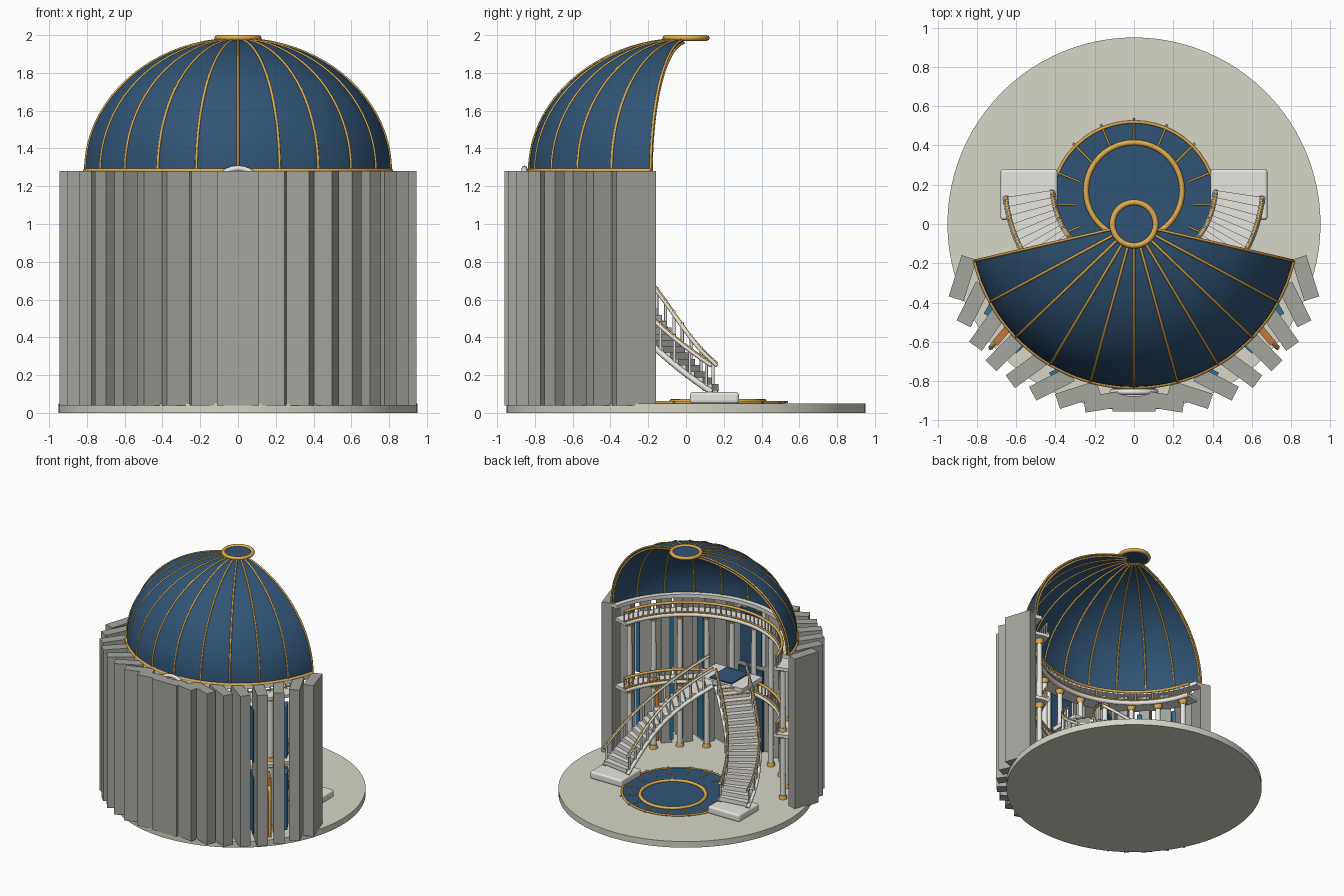
import bpy, bmesh
from math import sin, cos, pi, radians, atan2
from mathutils import Vector, Matrix

if "Cube" in bpy.data.objects:
    bpy.data.objects.remove(bpy.data.objects["Cube"])


def mat(name, c):
    m = bpy.data.materials.new(name)
    m.diffuse_color = (*c, 1)
    m.use_nodes = True
    m.node_tree.nodes["Principled BSDF"].inputs["Base Color"].default_value = m.diffuse_color
    return m


BLUE = mat("deep_blue", (0.03, 0.09, 0.18))
TEAL = mat("window_blue", (0.03, 0.17, 0.33))
GOLD = mat("gold", (0.75, 0.42, 0.08))
WHITE = mat("ivory", (0.80, 0.79, 0.74))
STONE = mat("floor_stone", (0.68, 0.67, 0.58))
WALL = mat("wall_grey", (0.38, 0.38, 0.35))
ORANGE = mat("orange", (0.55, 0.18, 0.05))
SPAN = 77  # half opening of the wall and dome, degrees from the front


def mesh_obj(name, bm, m, smooth=False):
    bmesh.ops.recalc_face_normals(bm, faces=bm.faces)
    me = bpy.data.meshes.new(name)
    bm.to_mesh(me)
    bm.free()
    o = bpy.data.objects.new(name, me)
    bpy.context.collection.objects.link(o)
    me.materials.append(m)
    if smooth:
        bpy.context.view_layer.objects.active = o
        bpy.ops.object.select_all(action='DESELECT')
        o.select_set(True)
        bpy.ops.object.shade_smooth_by_angle(angle=radians(40))
    return o


def boxes(name, items, m):
    # items: (centre, size, z rotation)
    bm = bmesh.new()
    for c, s, rz in items:
        M = Matrix.Translation(c) @ Matrix.Rotation(rz, 4, 'Z') @ Matrix.Diagonal((*s, 1))
        bmesh.ops.create_cube(bm, size=1, matrix=M)
    return mesh_obj(name, bm, m)


def cyls(name, items, m, seg=16):
    # items: (x, y, z0, z1, bottom radius, top radius)
    bm = bmesh.new()
    for x, y, z0, z1, r1, r2 in items:
        bmesh.ops.create_cone(bm, cap_ends=True, segments=seg, radius1=r1, radius2=r2,
                              depth=z1 - z0, matrix=Matrix.Translation((x, y, (z0 + z1) / 2)))
    return mesh_obj(name, bm, m, True)


def tubes(name, paths, r, m, cyclic=False):
    cu = bpy.data.curves.new(name, 'CURVE')
    cu.dimensions, cu.bevel_depth, cu.bevel_resolution, cu.use_fill_caps = '3D', r, 2, True
    for p in paths:
        sp = cu.splines.new('POLY')
        sp.points.add(len(p) - 1)
        for q, v in zip(sp.points, p):
            q.co = (*v, 1)
        sp.use_cyclic_u = cyclic
    o = bpy.data.objects.new(name, cu)
    bpy.context.collection.objects.link(o)
    cu.materials.append(m)
    bpy.ops.object.select_all(action='DESELECT')
    o.select_set(True)
    bpy.context.view_layer.objects.active = o
    bpy.ops.object.convert(target='MESH')
    return o


def P(deg, r, z):
    # point at an angle measured from the front
    a = radians(deg)
    return Vector((r * sin(a), -r * cos(a), z))


def arc(r, z, span=SPAN, n=48):
    return [P(-span + 2 * span * i / n, r, z) for i in range(n + 1)]


def circle(r, z, cy=0, n=48):
    return [(r * cos(2 * pi * i / n), cy + r * sin(2 * pi * i / n), z) for i in range(n)]


def sector(name, prof, m, span=SPAN, n=48):
    # closed (r, z) profile swept round the front
    bm = bmesh.new()
    rings = [[bm.verts.new(P(-span + 2 * span * i / n, r, z)) for r, z in prof] for i in range(n + 1)]
    k = len(prof)
    for a, b in zip(rings, rings[1:]):
        for j in range(k):
            bm.faces.new((a[j], a[(j + 1) % k], b[(j + 1) % k], b[j]))
    bm.faces.new(rings[0])
    bm.faces.new(rings[-1])
    return mesh_obj(name, bm, m, True)


# floor and inlaid medallion
cyls("floor", [(0, 0, 0, 0.05, 0.95, 0.95)], STONE, 96)
cyls("floor_medallion", [(0, 0.1, 0.045, 0.057, 0.42, 0.42)], BLUE, 64)
tubes("medallion_outer_ring", [circle(0.42, 0.056, 0.1)], 0.008, GOLD, True)
tubes("medallion_inner_ring", [circle(0.245, 0.06, 0.17)], 0.014, GOLD, True)
tubes("medallion_rays", [[(r * cos(k * pi / 8), 0.1 + r * sin(k * pi / 8), 0.058) for r in (0.3, 0.44)]
                         for k in range(16)], 0.005, GOLD)

# wall of slanted slabs, each turned against the curve
step = 2 * SPAN / 17
boxes("wall_slabs", [(P(k * step, 0.915, 0.66), (0.22, 0.08, 1.24), -radians(k * step))
                     for k in range(-8, 9)], WALL)

# dome shell, ribs, rings and crown
H, R = 0.70, 0.83
ts = [i * radians(86) / 20 for i in range(21)]
sector("dome", [(R * cos(t), 1.28 + H * sin(t)) for t in ts] +
       [((R - 0.02) * cos(t), 1.28 + (H - 0.02) * sin(t)) for t in reversed(ts)], BLUE, n=60)
for nm, q in (("dome_ribs", 0.0), ("dome_inner_ribs", 0.02)):
    tubes(nm, [[P(-SPAN + 15.4 * k, (R - q) * cos(t), 1.28 + (H - q) * sin(t)) for t in ts]
               for k in range(11)], 0.007, GOLD)
tubes("dome_base_ring", [arc(R, 1.283)], 0.012, GOLD)
sector("cornice", [(0.77, 1.25), (0.84, 1.25), (0.84, 1.28), (0.77, 1.28)], WHITE)
tubes("crown_ring", [circle(0.11, 1.985)], 0.015, GOLD, True)
cyls("crown_disc", [(0, 0, 1.972, 1.987, 0.11, 0.11)], BLUE, 48)

# two galleries with railings
for nm, z in (("lower", 0.58), ("upper", 1.13)):
    g = SPAN - 2
    sector(nm + "_gallery_deck", [(0.71, z), (0.82, z), (0.82, z + 0.025), (0.71, z + 0.025)], WHITE, g)
    tubes(nm + "_gallery_edge", [arc(0.71, z + 0.012, g)], 0.018, WHITE)
    tubes(nm + "_gallery_trim", [arc(0.705, z + 0.034, g)], 0.007, GOLD)
    tubes(nm + "_gallery_handrail", [arc(0.715, z + 0.11, g)], 0.011, GOLD)
    tubes(nm + "_gallery_balusters", [[P(a, 0.715, z + 0.02), P(a, 0.715, z + 0.11)]
                                      for a in [-g + 2 * g * i / 44 for i in range(45)]], 0.006, WHITE)

# columns with gold caps on both floors
cols, caps = [], []
for k in range(10):
    for z0, z1 in ((0.05, 0.58), (0.605, 1.13)):
        x, y, _ = P(-69.3 + 15.4 * k, 0.745, 0)
        cols.append((x, y, z0, z1, 0.022, 0.019))
        caps += [(x, y, z0, z0 + 0.03, 0.032, 0.026), (x, y, z1 - 0.035, z1, 0.022, 0.034)]
cyls("columns", cols, WHITE)
cyls("column_caps", caps, GOLD)

# tall blue windows, orange doors and lamps
wins = [(P(a, 0.84, z), (0.10, 0.03, h), -radians(a)) for a in (-60, -43, -27, 27, 43, 60)
        for z, h in ((0.31, 0.46), (0.88, 0.42))]
boxes("windows", wins, TEAL)
doors, frames = [], []
for s in (-1, 1):
    a = 50 * s
    doors.append((P(a, 0.87, 0.31), (0.13, 0.035, 0.48), -radians(a)))
    d = Vector((cos(radians(a)), -sin(radians(a)), 0)) * 0.075
    c = P(a, 0.89, 0)
    frames.append([c - d + Vector((0, 0, 0.08)), c - d + Vector((0, 0, 0.42))] +
                  [c - d * cos(t) + Vector((0, 0, 0.42 + 0.07 * sin(t))) for t in (0.5, 1, 1.57, 2.1, 2.6)] +
                  [c + d + Vector((0, 0, 0.42)), c + d + Vector((0, 0, 0.08))])
boxes("side_doors", doors, ORANGE)
tubes("door_frames", frames, 0.012, GOLD)
cyls("lamps", [(0.415 * s, -0.79, z, z + 0.05, 0.015, 0.015) for s in (-1, 1) for z in (0.35, 0.87)], ORANGE)
boxes("rear_portal", [((0, -0.85, 0.38), (0.22, 0.03, 0.66), 0), ((0, -0.85, 0.97), (0.2, 0.03, 0.44), 0)], BLUE)
tubes("portal_arch", [[(-0.11, -0.855, 0.75)] + [(-0.11 * cos(i * pi / 12), -0.855, 1.2 + 0.095 * sin(i * pi / 12))
                      for i in range(13)] + [(0.11, -0.855, 0.75)]], 0.015, WHITE)

# landing
boxes("landing", [((0, -0.56, 0.735), (0.42, 0.26, 0.035), 0)], WHITE)
boxes("landing_carpet", [((0, -0.56, 0.756), (0.2, 0.22, 0.01), 0)], BLUE)
boxes("landing_support", [((0, -0.66, 0.4), (0.2, 0.05, 0.66), 0)], WHITE)

# twin curved staircases
N = 19
B = [Vector(v) for v in ((0.535, 0.15), (0.50, -0.13), (0.36, -0.22), (0.09, -0.46))]


def stair(t, s, off, dz):
    u = 1 - t
    p = B[0] * u**3 + B[1] * 3 * t * u * u + B[2] * 3 * t * t * u + B[3] * t**3
    d = ((B[1] - B[0]) * u * u + (B[2] - B[1]) * 2 * t * u + (B[3] - B[2]) * t * t).normalized()
    p = p + Vector((-d.y, d.x)) * off
    return Vector((s * p.x, p.y, 0.12 + 0.63 * t + dz)), atan2(d.y, s * d.x) - pi / 2


for s, side in ((-1, "left"), (1, "right")):
    pad = boxes(side + "_stair_pad", [((s * 0.535, 0.15, 0.08), (0.29, 0.26, 0.06), 0)], WHITE)
    bv = pad.modifiers.new("round", 'BEVEL')
    bv.width, bv.segments = 0.015, 3
    treads, nose, posts, rails, strings = [], [], [], [], []
    for i in range(N):
        t = (i + 0.5) / N
        c, rz = stair(t, s, 0, 0.0)
        treads.append((c, (0.23, 0.052, 0.034), rz))
        nose.append([stair(t - 0.45 / N, s, o, 0.03)[0] - Vector((0, 0, 0.004)) for o in (-0.112, 0.112)])
    for o in (-0.118, 0.118):
        line = [i / 24 for i in range(25)]
        strings.append([stair(t, s, o, -0.01)[0] for t in line])
        rails.append([stair(t, s, o, 0.13)[0] for t in line])
        posts += [[stair(t, s, o, 0)[0], stair(t, s, o, 0.15)[0]] for t in [(i + 0.3) / 10 for i in range(10)]]
    boxes(side + "_treads", treads, WHITE)
    tubes(side + "_nosings", nose, 0.005, GOLD)
    tubes(side + "_stringers", strings, 0.016, WHITE)
    tubes(side + "_handrails", rails, 0.011, WHITE)
    tubes(side + "_rail_trim", [[p + Vector((0, 0, 0.012)) for p in r] for r in rails], 0.006, GOLD)
    tubes(side + "_rail_posts", posts, 0.008, WHITE)
